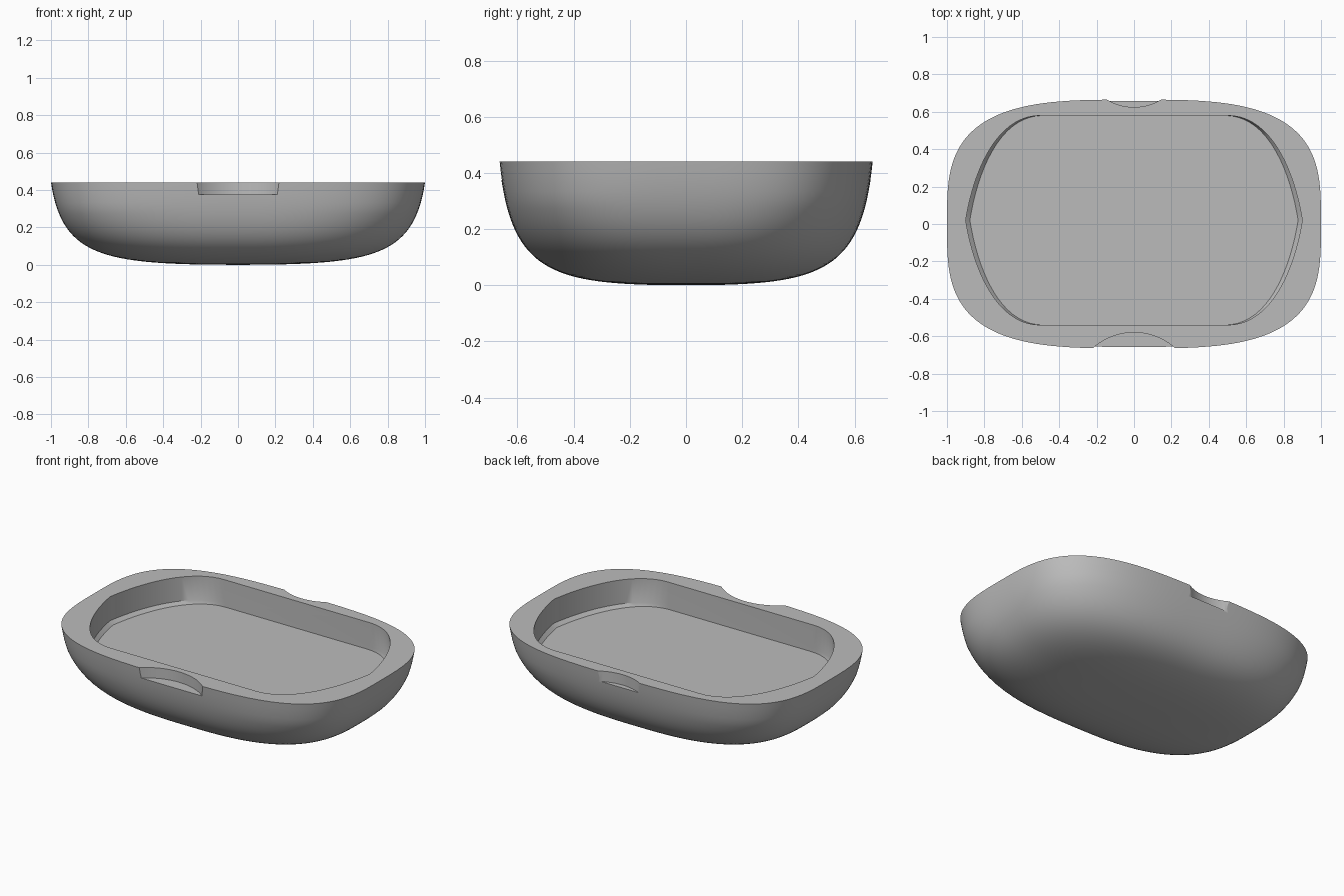
import bpy, bmesh
from math import cos, sin, pi, copysign
from mathutils import Vector
from mathutils.geometry import interpolate_bezier

if "Cube" in bpy.data.objects:
    bpy.data.objects.remove(bpy.data.objects["Cube"], do_unlink=True)

LENGTH, DEPTH, HEIGHT = 1.0, 0.665, 0.44
FLOOR_Z, NOTCH_Z = 0.27, 0.375

grey = bpy.data.materials.new("plain grey")
grey.use_nodes = True
colour = (0.5, 0.5, 0.5, 1)
grey.diffuse_color = colour
grey.node_tree.nodes["Principled BSDF"].inputs["Base Color"].default_value = colour


def bezier(points, count):
    return interpolate_bezier(*[Vector((*p, 0)) for p in points], count)


def loft(name, rings, tip=None):
    """Skin closed rings from bottom to top, with an optional bottom tip."""
    bm = bmesh.new()
    loops = [[bm.verts.new(p) for p in ring] for ring in rings]
    n = len(loops[0])
    for low, high in zip(loops, loops[1:]):
        for i in range(n):
            j = (i + 1) % n
            bm.faces.new((low[i], low[j], high[j], high[i]))
    if tip:
        point = bm.verts.new(tip)
        for i in range(n):
            bm.faces.new((point, loops[0][(i + 1) % n], loops[0][i]))
    else:
        bm.faces.new(loops[0][::-1])
    bm.faces.new(loops[-1])
    bmesh.ops.recalc_face_normals(bm, faces=bm.faces)
    mesh = bpy.data.meshes.new(name)
    bm.to_mesh(mesh)
    bm.free()
    obj = bpy.data.objects.new(name, mesh)
    bpy.context.collection.objects.link(obj)
    mesh.materials.append(grey)
    return obj


def rounded_ring(scale, z, power, count=144):
    def axis(v):
        return copysign(abs(v) ** (2 / power), v)
    angles = [2 * pi * i / count for i in range(count)]
    return [(LENGTH * scale * axis(cos(a)), DEPTH * scale * axis(sin(a)), z)
            for a in angles]


# Bowl-shaped body, rounder towards the base
profile = bezier([(0, 0), (0.72, 0), (0.94, 0.04), (1, HEIGHT)], 32)[1:]
body = loft("tray_body",
            [rounded_ring(p.x, p.y, 2.7 + 0.6 * min(1, p.y / 0.3)) for p in profile],
            tip=(0, 0, 0))

# Pocket outline: straight long sides and bowed ends
back = bezier([(0.5, 0.58), (0.74, 0.58), (0.86, 0.27), (0.9, 0.02)], 20)
front = bezier([(0.9, 0.02), (0.86, -0.23), (0.74, -0.54), (0.5, -0.54)], 20)
right = [(p.x, p.y) for p in back + front[1:]]
outline = (right + [(-x, y) for x, y in reversed(right)])[::-1]


def pocket_ring(z, squeeze=1):
    return [(x * squeeze, y, z) for x, y in outline]


pocket = loft("pocket_cutter", [pocket_ring(FLOOR_Z, 0.975), pocket_ring(FLOOR_Z + 0.02),
                                pocket_ring(HEIGHT + 0.1)])


# Finger notches: shallow arcs in the front and back rims
def notch(name, centre_y, radius):
    rings = [[(radius * cos(2 * pi * i / 128), centre_y + radius * sin(2 * pi * i / 128), z)
              for i in range(128)] for z in (NOTCH_Z, HEIGHT + 0.1)]
    return loft(name, rings)


cutters = [pocket, notch("front_notch_cutter", -0.909, 0.329),
           notch("back_notch_cutter", 0.908, 0.283)]

bpy.context.view_layer.objects.active = body
for cutter in cutters:
    cut = body.modifiers.new("cut", 'BOOLEAN')
    cut.operation, cut.solver, cut.object = 'DIFFERENCE', 'EXACT', cutter
    bpy.ops.object.modifier_apply(modifier=cut.name)
    bpy.data.objects.remove(cutter, do_unlink=True)

# Smooth outside, crisp rim and notch edges
bpy.ops.object.select_all(action='DESELECT')
body.select_set(True)
bpy.ops.object.shade_smooth_by_angle(angle=pi / 6)
